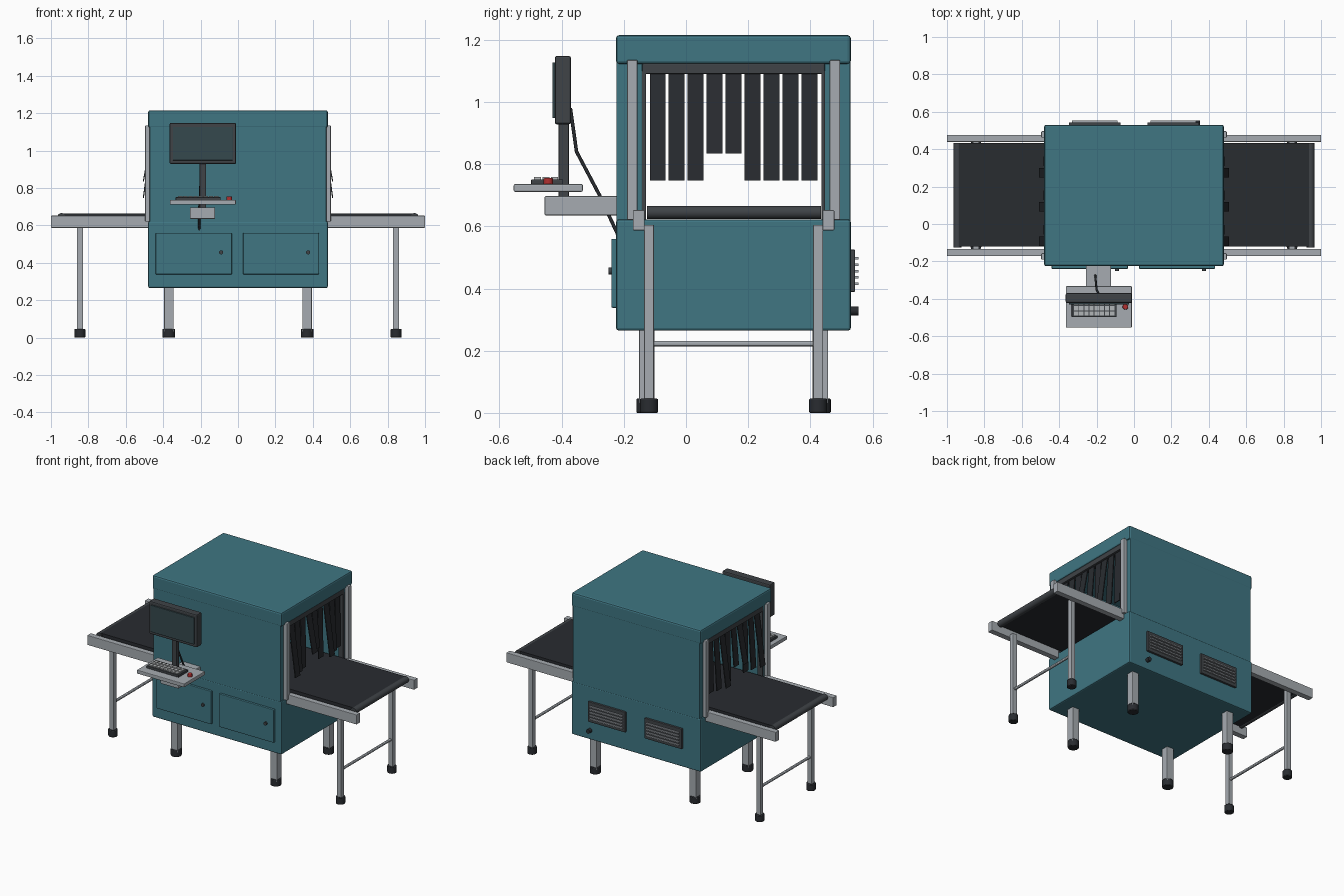
import bpy
from math import pi
from mathutils import Vector

if "Cube" in bpy.data.objects:
    bpy.data.objects.remove(bpy.data.objects["Cube"])


def material(name, rgb):
    m = bpy.data.materials.new(name)
    m.diffuse_color = (*rgb, 1)
    m.use_nodes = True
    m.node_tree.nodes["Principled BSDF"].inputs["Base Color"].default_value = m.diffuse_color
    return m


TEAL = material("teal_paint", (0.05, 0.18, 0.225))
STEEL = material("brushed_steel", (0.38, 0.41, 0.44))
DARK = material("dark_rubber", (0.022, 0.025, 0.03))
CHAR = material("charcoal_plastic", (0.05, 0.056, 0.063))
GLASS = material("screen_glass", (0.035, 0.065, 0.075))
KEYS = material("key_grey", (0.45, 0.47, 0.48))
RED = material("red", (0.45, 0.03, 0.03))

CY = 0.153          # centre line of the tunnel


def finish(ob, name, mat, bevel=0):
    ob.name = name
    ob.data.materials.append(mat)
    if bevel:
        b = ob.modifiers.new("bevel", 'BEVEL')
        b.width = bevel
        b.segments = 2
        b.limit_method = 'ANGLE'
    return ob


def box(name, x, y, z, mat, bevel=0):
    """Box from (min, max) pairs."""
    bpy.ops.mesh.primitive_cube_add(size=1)
    ob = bpy.context.object
    for v in ob.data.vertices:
        v.co = [r[0] if c < 0 else r[1] for c, r in zip(v.co, (x, y, z))]
    return finish(ob, name, mat, bevel)


def rod(name, a, b, r, mat, sides=20, bevel=0):
    """Cylinder between two points."""
    a, b = Vector(a), Vector(b)
    d = b - a
    bpy.ops.mesh.primitive_cylinder_add(vertices=sides, radius=r, depth=d.length,
                                        location=(a + b) / 2)
    ob = bpy.context.object
    ob.rotation_euler = d.to_track_quat('Z', 'Y').to_euler()
    bpy.ops.object.shade_smooth_by_angle()
    return finish(ob, name, mat, bevel)


def around(c, h):
    return (c - h, c + h)


def span(a, b):
    return (min(a, b), max(a, b))


def leg(name, x, y, half, top, foot_r):
    box(name, around(x, half), around(y, half), (0.03, top), STEEL, 0.003)
    rod(name + "_foot", (x, y, 0), (x, y, 0.046), foot_r, DARK, 20, 0.004)


# Cabinet, tunnel walls and roof
box("lower_cabinet", (-0.48, 0.48), (-0.225, 0.53), (0.265, 0.622), TEAL, 0.008)
box("tunnel_wall_front", (-0.472, 0.472), (-0.224, -0.14), (0.615, 1.14), TEAL, 0.004)
box("tunnel_wall_back", (-0.472, 0.472), (0.446, 0.529), (0.615, 1.14), TEAL, 0.004)
box("roof", (-0.48, 0.48), (-0.225, 0.53), (1.122, 1.215), TEAL, 0.01)

# Conveyor belt running through the tunnel
box("conveyor_belt", (-0.945, 0.945), (-0.119, 0.432), (0.628, 0.664), DARK)

for s, side in ((-1, "left"), (1, "right")):
    rod(side + "_end_roller", (s * 0.944, -0.126, 0.645), (s * 0.944, 0.434, 0.645),
        0.021, CHAR, 24)

    # Tunnel mouth: dark header and jambs
    box(side + "_curtain_header", span(s * 0.435, s * 0.476), (-0.14, 0.446),
        (1.09, 1.124), CHAR, 0.003)

    for t, end in ((-1, "front"), (1, "back")):
        tag = side + "_" + end
        y = CY + t * 0.288
        box(tag + "_jamb", span(s * 0.44, s * 0.476), around(y, 0.006), (0.622, 1.1), CHAR)
        # Steel uprights beside the mouth
        box(tag + "_upright", span(s * 0.468, s * 0.496), around(CY + t * 0.326, 0.017),
            (0.62, 1.135), STEEL, 0.004)
        # Conveyor side rails
        box(tag + "_rail", span(s * 0.478, s * 1.0), around(CY + t * 0.305, 0.019),
            (0.587, 0.652), STEEL, 0.003)
        # Conveyor and cabinet legs
        leg(tag + "_conveyor_leg", s * 0.845, CY + t * 0.272, 0.016, 0.605, 0.029)
        leg(tag + "_cabinet_leg", s * 0.37, CY + t * 0.279, 0.025, 0.28, 0.034)
    rod(side + "_crossbar", (s * 0.845, CY - 0.27, 0.223), (s * 0.845, CY + 0.27, 0.223),
        0.009, STEEL, 12)

    # Hanging curtain strips, some pushed outward, two shorter
    for i in range(9):
        y = CY + (i - 4) * 0.061
        bottom = 0.835 if i in (3, 4) else 0.747
        strip = box(f"{side}_curtain_strip_{i + 1}", around(0, 0.003), around(y, 0.0255),
                    (bottom, 1.1), DARK)
        lean = (0.048, 0.022, 0.006)[i % 3]
        for v in strip.data.vertices:
            v.co.x += s * (0.458 + (lean if v.co.z < 1 else 0))

# Front cabinet doors with knobs
for x0, x1, kx, side in ((-0.44, -0.033, -0.09, "left"), (0.027, 0.433, 0.375, "right")):
    box(side + "_door", (x0, x1), (-0.24, -0.22), (0.338, 0.56), TEAL, 0.004)
    rod(side + "_door_knob", (kx, -0.238, 0.456), (kx, -0.25, 0.456), 0.011, CHAR, 16)

# Rear vents with louvre slats, and a cable socket
for s, side in ((-1, "left"), (1, "right")):
    box(side + "_vent_panel", around(s * 0.21, 0.138), (0.525, 0.544), (0.389, 0.525),
        CHAR, 0.003)
    for i in range(5):
        box(f"{side}_vent_slat_{i + 1}", around(s * 0.21, 0.122), (0.542, 0.554),
            around(0.415 + i * 0.0205, 0.004), STEEL)
rod("rear_socket", (0.34, 0.525, 0.328), (0.34, 0.554, 0.328), 0.014, DARK, 20)

# Operator console: arm, tray, keyboard, button
box("console_arm", (-0.257, -0.123), (-0.455, -0.22), (0.635, 0.697), STEEL, 0.004)
box("console_tray", (-0.364, -0.012), (-0.554, -0.332), (0.711, 0.736), STEEL, 0.004)
box("keyboard", (-0.333, -0.093), (-0.498, -0.395), (0.734, 0.751), CHAR, 0.003)
for r in range(3):
    for c in range(8):
        box(f"key_{r + 1}_{c + 1}", around(-0.213 + (c - 3.5) * 0.0275, 0.0115),
            around(-0.478 + r * 0.0275, 0.011), (0.75, 0.758), KEYS)
rod("stop_button", (-0.046, -0.443, 0.734), (-0.046, -0.443, 0.755), 0.015, RED, 20, 0.003)

# Monitor on its post
box("monitor_post", around(-0.188, 0.017), (-0.41, -0.377), (0.695, 0.96), CHAR, 0.003)
box("monitor_case", (-0.365, -0.01), (-0.422, -0.37), (0.928, 1.148), CHAR, 0.007)
box("monitor_screen", (-0.348, -0.027), (-0.43, -0.418), (0.948, 1.127), GLASS, 0.002)

# Signal cable from monitor to cabinet
curve = bpy.data.curves.new("monitor_cable", 'CURVE')
curve.dimensions = '3D'
curve.bevel_depth = 0.006
curve.bevel_resolution = 2
path = [(-0.19, -0.372, 0.98), (-0.2, -0.352, 0.84), (-0.207, -0.278, 0.7),
        (-0.207, -0.22, 0.575)]
spline = curve.splines.new('POLY')
spline.points.add(len(path) - 1)
for p, co in zip(spline.points, path):
    p.co = (*co, 1)
cable = bpy.data.objects.new("monitor_cable", curve)
bpy.context.collection.objects.link(cable)
curve.materials.append(DARK)
